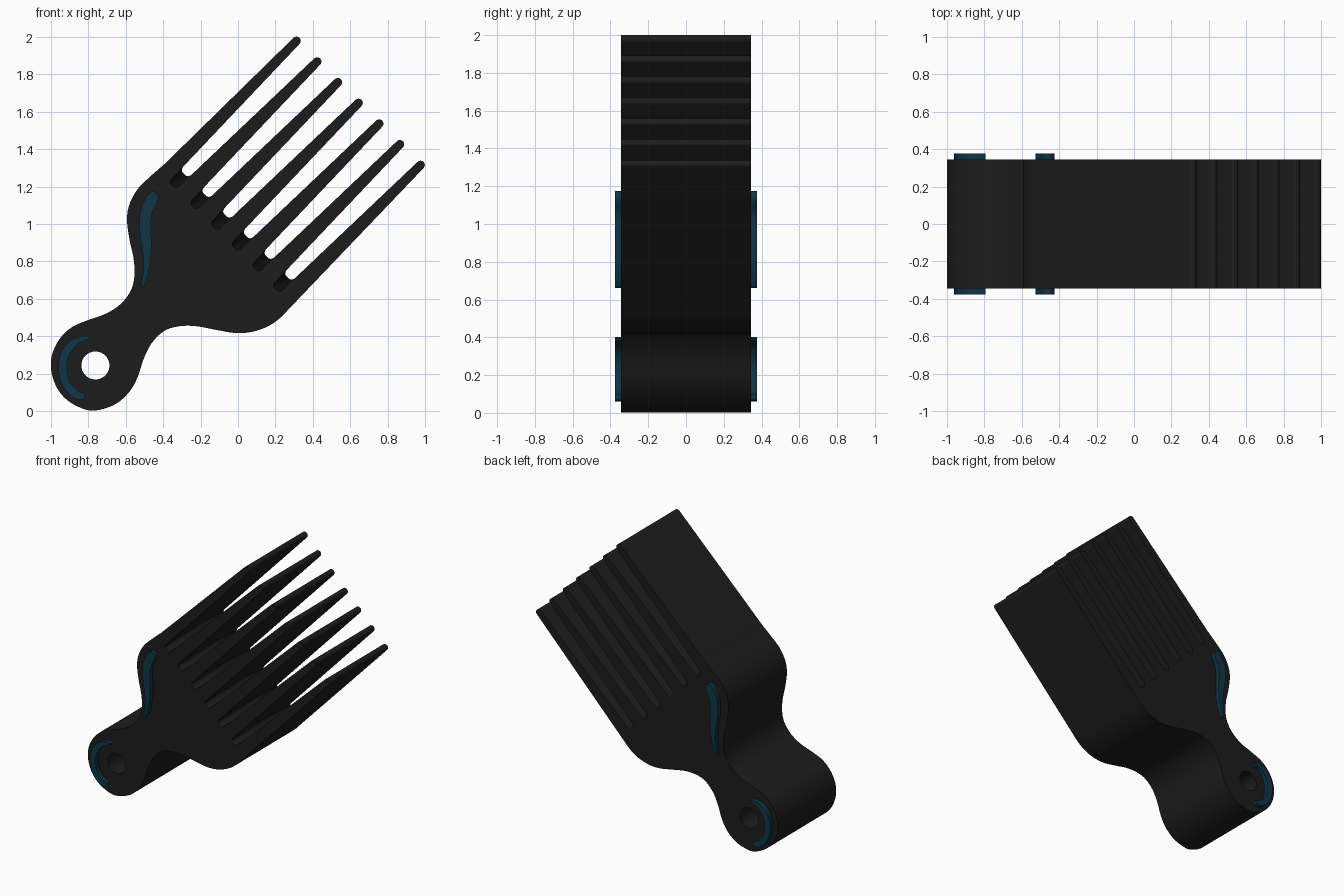
import bpy, bmesh, math
from mathutils import Vector
from mathutils.geometry import tessellate_polygon

if "Cube" in bpy.data.objects:
    bpy.data.objects.remove(bpy.data.objects["Cube"])

S = math.sqrt(0.5)


def material(name, color):
    m = bpy.data.materials.new(name)
    m.diffuse_color = color
    m.use_nodes = True
    m.node_tree.nodes["Principled BSDF"].inputs["Base Color"].default_value = m.diffuse_color
    return m


def from_uv(u, v):
    # u runs along the teeth, v across them
    return (S * (u + v), S * (u - v))


def from_flat(flat):
    # hundredths of a unit -> (x, z) points
    return [(flat[i] / 100, flat[i + 1] / 100) for i in range(0, len(flat), 2)]


def spline(pts, closed=False, steps=4):
    n, out = len(pts), []
    get = lambda i: Vector(pts[i % n] if closed else pts[max(0, min(n - 1, i))])
    for i in range(n if closed else n - 1):
        a, b, c, d = (get(i + k) for k in (-1, 0, 1, 2))
        for s in range(steps):
            t = s / steps
            p = 0.5 * (2 * b + (c - a) * t + (2 * a - 5 * b + 4 * c - d) * t * t
                       + (3 * b - a - 3 * c + d) * t ** 3)
            out.append(tuple(p))
    if not closed:
        out.append(tuple(pts[-1]))
    return out


def prism(name, loops, ys, mat):
    # each loop holds one (x, z) outline per y level; later loops are holes
    bm = bmesh.new()
    rings = [[[bm.verts.new((x, y, z)) for x, z in lvl] for lvl, y in zip(loop, ys)]
             for loop in loops]
    for ring in rings:
        for r0, r1 in zip(ring, ring[1:]):
            for i in range(len(r0)):
                j = (i + 1) % len(r0)
                bm.faces.new((r0[i], r0[j], r1[j], r1[i]))
    for k in (0, -1):
        flat = [v for ring in rings for v in ring[k]]
        tris = tessellate_polygon([[Vector((x, z, 0)) for x, z in loop[k]] for loop in loops])
        for t in tris:
            bm.faces.new([flat[i] for i in t])
    bmesh.ops.recalc_face_normals(bm, faces=bm.faces)
    me = bpy.data.meshes.new(name)
    bm.to_mesh(me)
    bm.free()
    ob = bpy.data.objects.new(name, me)
    bpy.context.collection.objects.link(ob)
    me.materials.append(mat)
    bpy.ops.object.select_all(action='DESELECT')
    ob.select_set(True)
    bpy.context.view_layer.objects.active = ob
    bpy.ops.object.shade_smooth_by_angle(angle=math.radians(35))
    return ob


black = material("black_plastic", (0.012, 0.012, 0.012, 1))
teal = material("teal_inlay", (0.005, 0.036, 0.06, 1))

# Handle and shoulder silhouette, from the first tooth round to the last
handle = spline(from_flat([
    -39.3, 132, -47.3, 125, -53.7, 118.6, -58, 110.6, -59.3, 102.5, -58, 91.8,
    -55.9, 82.2, -55.3, 73.1, -57, 65, -62.3, 57.6, -70.3, 52.2, -80.5, 48.5,
    -89, 44.7, -95.5, 38.3, -99.5, 29.7, -99.7, 21, -96.5, 12, -90.1, 5,
    -81, 0.7, -74, 0.7, -65, 4, -58, 10.4, -53.7, 18, -50.5, 27.6, -46.3, 36.1,
    -39.8, 42.6, -32.4, 45.2, -23.3, 45.5, -12.6, 43.6, -1.9, 41.8, 7.2, 42.3,
    15.8, 45.2, 22.2, 49.5, 27.5, 54.9]))

# Teeth: tapered, round tipped, with slot floors that rise to a ridge mid-thickness
TEETH, V0, STEP, TIP_U, TIP_R = 7, -1.178, 0.1563, 1.62, 0.023
SLOT_U, RIDGE = 0.602, 0.09


def body_outline(rise):
    pts = list(handle)
    for i in reversed(range(TEETH)):
        vc = V0 + i * STEP
        for k in range(9):
            a = math.pi * k / 8
            pts.append(from_uv(TIP_U + TIP_R * math.sin(a), vc + TIP_R * math.cos(a)))
        if i:
            for du, f in ((0.022, 1), (0.007, 0.8), (0, 0.4), (0, -0.4), (0.007, -0.8), (0.022, -1)):
                u = SLOT_U + rise + du
                half = 0.028 + (u - SLOT_U) * 0.0265
                pts.append(from_uv(u, vc - STEP / 2 + f * half))
    return pts


hole = [(-0.762 + 0.075 * math.cos(2 * math.pi * k / 40),
         0.244 + 0.075 * math.sin(2 * math.pi * k / 40)) for k in range(40)]
prism("comb_body", [[body_outline(0), body_outline(RIDGE), body_outline(0)], [hole] * 3],
      (-0.345, 0, 0.345), black)

# Raised inlays on both faces
shoulder = spline(from_flat([
    -47.3, 116.5, -44.8, 117.3, -42.6, 114.3, -43.5, 110.6, -45.7, 106.3, -46.5, 99.9,
    -46.3, 89.2, -46.8, 80.1, -48.4, 72, -50.5, 66.6, -51.6, 67.2, -50.8, 73.1,
    -50.5, 80.1, -51.3, 87.5, -52.4, 94.5, -52.7, 102.5, -51.6, 109, -49.5, 113.8]), True, 3)
crescent = spline(from_flat([
    -79.4, 39.4, -81.6, 40.2, -87.4, 38.8, -92.8, 34.5, -95.5, 28.6, -96, 22.2,
    -94.4, 14.7, -90.6, 9.4, -85.8, 6.2, -82.1, 6.7, -82.1, 9.4, -85.8, 11,
    -89.6, 15.3, -91.2, 20.6, -91.2, 26.5, -89, 31.9, -85.3, 36.1, -81, 37.8]), True, 3)
for side, s in (("front", -1), ("back", 1)):
    for part, outline in (("shoulder_inlay", shoulder), ("handle_inlay", crescent)):
        prism(f"{part}_{side}", [[outline, outline]], (s * 0.32, s * 0.377), teal)
